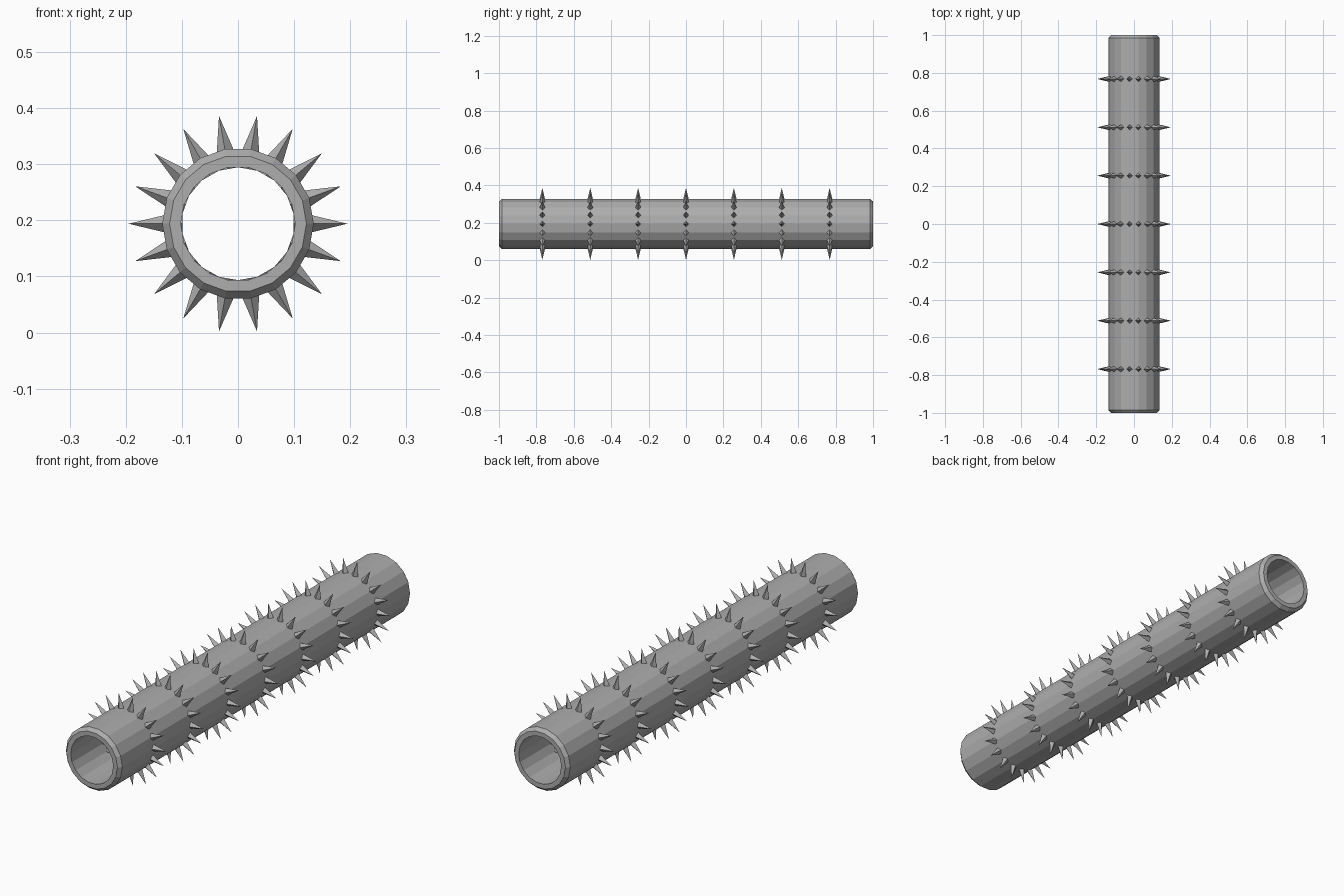
import bpy, bmesh, math
from mathutils import Matrix, Vector

if "Cube" in bpy.data.objects:
    bpy.data.objects.remove(bpy.data.objects["Cube"])

CZ = 0.194   # axis height
N = 18       # tube sides and spikes per ring

grey = bpy.data.materials.new("dark_grey")
grey.diffuse_color = (0.42, 0.42, 0.42, 1)
grey.use_nodes = True
grey.node_tree.nodes["Principled BSDF"].inputs["Base Color"].default_value = grey.diffuse_color


def add_object(name, bm):
    bmesh.ops.recalc_face_normals(bm, faces=bm.faces)
    mesh = bpy.data.meshes.new(name)
    bm.to_mesh(mesh)
    bm.free()
    mesh.materials.append(grey)
    obj = bpy.data.objects.new(name, mesh)
    bpy.context.collection.objects.link(obj)
    return obj


# hollow tube: closed (radius, y) profile swept around the y axis
profile = [(0.135, -0.985), (0.135, 0.985), (0.122, 1.0),
           (0.102, 1.0), (0.102, -1.0), (0.122, -1.0)]
bm = bmesh.new()
rings = []
for i in range(N):
    a = 2 * math.pi * i / N
    rings.append([bm.verts.new((r * math.cos(a), y, CZ + r * math.sin(a)))
                  for r, y in profile])
for i in range(N):
    a, b = rings[i], rings[(i + 1) % N]
    for j in range(len(profile)):
        k = (j + 1) % len(profile)
        bm.faces.new((a[j], a[k], b[k], b[j]))
add_object("tube", bm)

# seven rings of four-sided radial spikes, rooted through the tube wall
bm = bmesh.new()
R0, R1 = 0.099, 0.195
for row in range(-3, 4):
    for i in range(N):
        turn = Matrix.Rotation(2 * math.pi * i / N, 4, 'Y')
        m = (Matrix.Translation((0, row * 0.256, CZ)) @ turn
             @ Matrix.Translation(((R0 + R1) / 2, 0, 0))
             @ Matrix.Rotation(math.pi / 2, 4, 'Y'))
        bmesh.ops.create_cone(bm, cap_ends=True, segments=4, radius1=0.023,
                              radius2=0, depth=R1 - R0, matrix=m)
add_object("spikes", bm)
